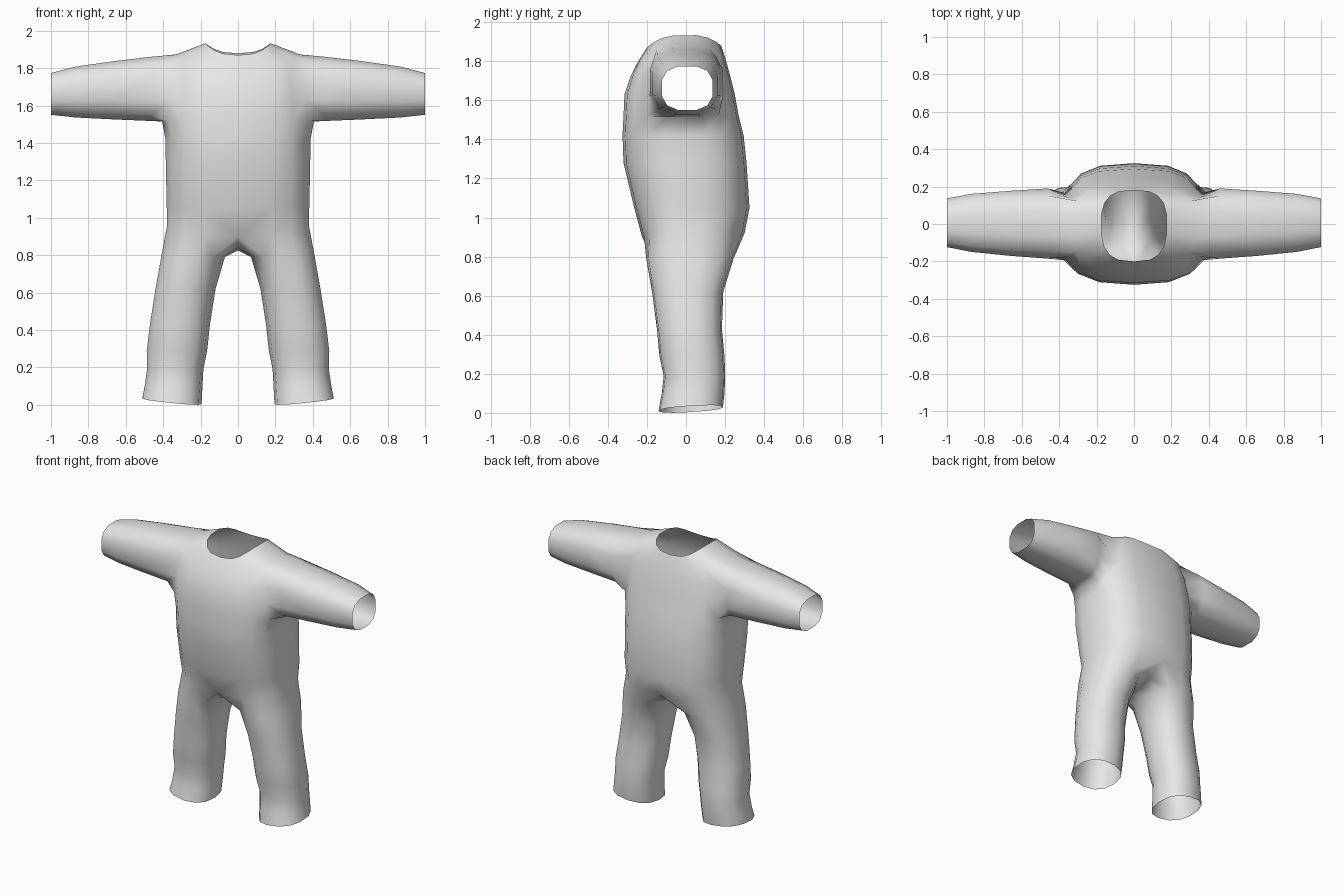
import bpy, bmesh, math

if "Cube" in bpy.data.objects:
    bpy.data.objects.remove(bpy.data.objects["Cube"])


def sp(v, e):
    """Signed power, squares off an ellipse."""
    return math.copysign(abs(v) ** e, v)


bm = bmesh.new()


def torso_row(zf, zs, zb, yf, yb, w):
    """Half ring from front centre round the side to back centre."""
    row = []
    for i in range(10):
        a = math.radians(20 * i)
        c = math.cos(a)
        y = sp(c, 0.7) * (yf if c > 0 else -yb)
        z = zs + ((zf if c > 0 else zb) - zs) * c * c
        x = 0 if i in (0, 9) else w * sp(math.sin(a), 0.7)
        row.append(bm.verts.new((x, y, z)))
    return row


def bridge(a, b):
    """Join two closed loops of equal length."""
    n = len(a)
    for i in range(n):
        j = (i + 1) % n
        bm.faces.new((a[i], a[j], b[j], b[i]))


# Torso: front z, side z, back z, front y, back y, half width
rows = [torso_row(*r) for r in (
    (0.90, 0.95, 0.92, -0.225, 0.30, 0.385),
    (1.05, 1.05, 1.05, -0.265, 0.325, 0.385),
    (1.28, 1.28, 1.28, -0.32, 0.31, 0.39),
    (1.42, 1.42, 1.42, -0.325, 0.295, 0.392),
    (1.52, 1.515, 1.52, -0.32, 0.27, 0.41),
    (1.63, 1.63, 1.63, -0.315, 0.25, 0.40),
    (1.72, 1.75, 1.73, -0.285, 0.225, 0.385),
    (1.80, 1.875, 1.82, -0.245, 0.20, 0.335),
    (1.87, 1.935, 1.88, -0.20, 0.18, 0.175))]
for r in range(8):
    for c in range(9):
        if r in (4, 5, 6) and c in (3, 4, 5):
            continue  # armhole
        lo, up = rows[r], rows[r + 1]
        bm.faces.new((lo[c], lo[c + 1], up[c + 1], up[c]))

# Sleeve: grows out of the armhole to an open cuff
loop = rows[4][3:7] + [rows[5][6], rows[6][6]] + rows[7][6:2:-1] + [rows[6][3], rows[5][3]]
for x, z0, z1, yf, yb in ((0.46, 1.513, 1.866, -0.19, 0.195),
                          (0.66, 1.522, 1.842, -0.175, 0.182),
                          (0.87, 1.533, 1.812, -0.153, 0.165),
                          (1.00, 1.548, 1.777, -0.127, 0.14)):
    ring = []
    for k in range(12):
        a = math.radians(-45 + 30 * k)
        y = (yf + yb) / 2 + (yb - yf) / 2 * sp(math.sin(a), 0.75)
        z = (z0 + z1) / 2 - (z1 - z0) / 2 * sp(math.cos(a), 0.75)
        ring.append(bm.verts.new((x, y, z)))
    bridge(loop, ring)
    loop = ring

# Leg: hip ring closed by the crotch seam, down to an open hem
seam = [bm.verts.new(p) for p in ((0, 0.16, 0.85), (0, 0.03, 0.825), (0, -0.11, 0.84))]
loop = rows[0] + seam
for z, x0, x1, yf, yb in ((0.79, 0.07, 0.415, -0.205, 0.245),
                          (0.62, 0.12, 0.445, -0.175, 0.192),
                          (0.43, 0.15, 0.475, -0.15, 0.185),
                          (0.29, 0.165, 0.492, -0.137, 0.198),
                          (0.19, 0.185, 0.49, -0.115, 0.202),
                          (0.10, 0.19, 0.503, -0.125, 0.198),
                          (0.02, 0.195, 0.515, -0.142, 0.19)):
    ring = []
    for k in range(13):
        a = math.radians(90 + (k - 4.5) * 360 / 13)
        s, c = sp(math.sin(a), 0.85), sp(math.cos(a), 0.85)
        hem = (0.016 * s - 0.01 * c) if z < 0.05 else 0
        ring.append(bm.verts.new(((x0 + x1) / 2 + (x1 - x0) / 2 * s,
                                  (yf + yb) / 2 - (yb - yf) / 2 * c,
                                  max(0, z + hem))))
    bridge(ring, loop)
    loop = ring

# Remove unused points inside the armhole
bmesh.ops.delete(bm, geom=[v for v in bm.verts if not v.link_faces], context='VERTS')
for f in bm.faces:
    f.smooth = True

mesh = bpy.data.meshes.new("body_suit")
bm.to_mesh(mesh)
bm.free()
suit = bpy.data.objects.new("body_suit", mesh)
bpy.context.collection.objects.link(suit)

cloth = bpy.data.materials.new("light_grey_cloth")
cloth.diffuse_color = (0.8, 0.8, 0.8, 1)
cloth.use_nodes = True
cloth.node_tree.nodes["Principled BSDF"].inputs["Base Color"].default_value = cloth.diffuse_color
mesh.materials.append(cloth)

mirror = suit.modifiers.new("mirror", 'MIRROR')
mirror.use_clip = True
mirror.merge_threshold = 0.001
